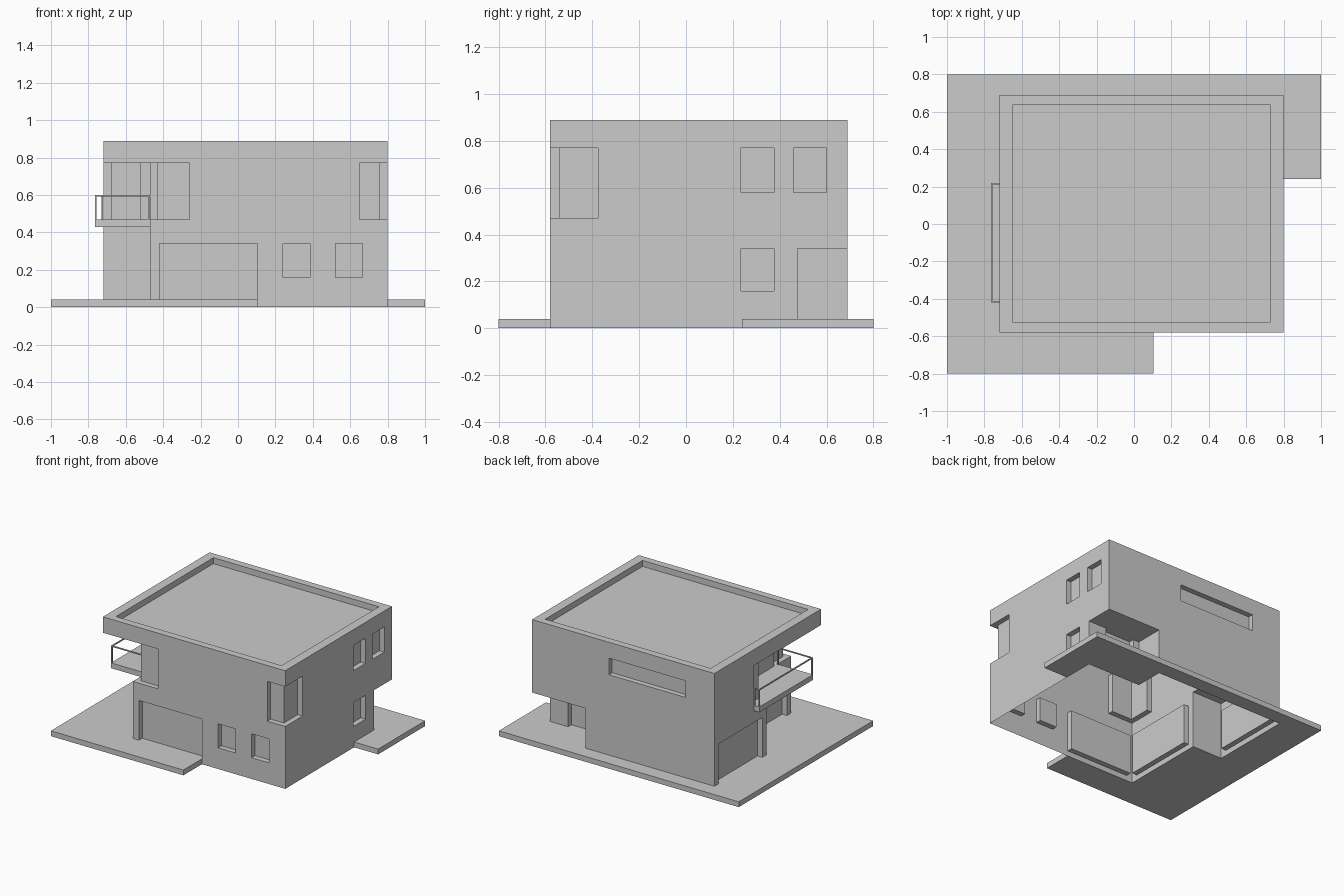
import bpy, bmesh
from mathutils import Vector

if "Cube" in bpy.data.objects:
    bpy.data.objects.remove(bpy.data.objects["Cube"])


def box(name, x0, x1, y0, y1, z0, z1):
    bm = bmesh.new()
    bmesh.ops.create_cube(bm, size=1)
    lo, hi = Vector((x0, y0, z0)), Vector((x1, y1, z1))
    for v in bm.verts:
        v.co = Vector([(lo[i] if v.co[i] < 0 else hi[i]) for i in range(3)])
    me = bpy.data.meshes.new(name)
    bm.to_mesh(me)
    bm.free()
    ob = bpy.data.objects.new(name, me)
    bpy.context.collection.objects.link(ob)
    return ob


# House mass
L, R, F, B, TOP = -0.72, 0.80, -0.58, 0.69, 0.89
SX, SY = -0.47, 0.07          # inner corner of the sheltered terrace
D, P = 0.04, 0.03             # recess depth, cutter overshoot
house = box("house", L, R, F, B, 0, TOP)


def carve(*dims):
    cutter = box("cutter", *dims)
    mod = house.modifiers.new("carve", 'BOOLEAN')
    mod.operation, mod.solver, mod.object = 'DIFFERENCE', 'EXACT', cutter
    dg = bpy.context.evaluated_depsgraph_get()
    me = bpy.data.meshes.new_from_object(house.evaluated_get(dg))
    house.modifiers.clear()
    house.data = me
    bpy.data.objects.remove(cutter)


def front_opening(x0, x1, z0, z1):
    carve(x0, x1, F - P, F + D, z0, z1)


def left_opening(x, y0, y1, z0, z1):
    carve(x - P, x + D, y0, y1, z0, z1)


def right_opening(y0, y1, z0, z1):
    carve(R - D, R + P, y0, y1, z0, z1)


# Roof well, sheltered terrace and entry porch
carve(-0.65, 0.73, -0.525, 0.635, 0.845, 1)
carve(L - P, SX, F - P, SY, -0.1, 0.77)
carve(0.355, R + P, 0.475, B + P, -0.1, 0.34)

# Ground floor glazing and porch door
front_opening(-0.42, 0.105, 0.04, 0.34)
left_opening(SX, -0.53, 0.02, 0.04, 0.34)
left_opening(L, 0.12, 0.64, 0.04, 0.34)
carve(0.405, 0.65, 0.475 - D, 0.475 + P, 0.04, 0.34)
for x in (0.24, 0.52):
    front_opening(x, x + 0.145, 0.16, 0.34)
right_opening(0.235, 0.375, 0.16, 0.34)

# Upper floor windows
for y in (0.235, 0.46):
    right_opening(y, y + 0.14, 0.58, 0.77)
carve(-0.48, 0.16, B - D, B + P, 0.645, 0.77)

# Corner windows wrapping three corners
front_opening(0.65, R + P, 0.47, 0.77)
right_opening(F - P, -0.375, 0.47, 0.77)
front_opening(SX - P, -0.26, 0.47, 0.77)
left_opening(SX, F - P, -0.375, 0.47, 0.77)
carve(L - P, -0.52, SY - P, SY + D, 0.47, 0.77)
left_opening(L, SY - P, 0.22, 0.47, 0.77)

# Open the underside of the house
bm = bmesh.new()
bm.from_mesh(house.data)
bmesh.ops.delete(bm, geom=[f for f in bm.faces if all(v.co.z < 0.001 for v in f.verts)],
                 context='FACES')
bm.to_mesh(house.data)
bm.free()
house.data.name = "house"

# Terrace slab running around the house footprint
outline = [(-1, -0.8), (0.105, -0.8), (0.105, F), (SX, F), (SX, SY), (L, SY), (L, B),
           (0.355, B), (0.355, 0.475), (R, 0.475), (R, 0.24), (1, 0.24), (1, 0.8), (-1, 0.8)]
bm = bmesh.new()
face = bm.faces.new([bm.verts.new((x, y, 0)) for x, y in outline])
ext = bmesh.ops.extrude_face_region(bm, geom=[face], use_keep_orig=True)
for v in ext["geom"]:
    if isinstance(v, bmesh.types.BMVert):
        v.co.z = 0.04
bmesh.ops.recalc_face_normals(bm, faces=bm.faces)
me = bpy.data.meshes.new("terrace_slab")
bm.to_mesh(me)
bm.free()
bpy.context.collection.objects.link(bpy.data.objects.new("terrace_slab", me))

# Balcony and its thin railing
box("balcony_floor", -0.765, SX, -0.42, 0.22, 0.43, 0.47)
T = 0.004
for i, (x, y) in enumerate([(-0.76, -0.415), (-0.76, 0.215), (-0.476, -0.415), (-0.725, 0.215)]):
    box(f"railing_post_{i}", x - T, x + T, y - T, y + T, 0.47, 0.592)
box("railing_long", -0.764, -0.756, -0.419, 0.219, 0.592, 0.60)
box("railing_front", -0.756, SX, -0.419, -0.411, 0.592, 0.60)
box("railing_back", -0.756, L, 0.211, 0.219, 0.592, 0.60)
